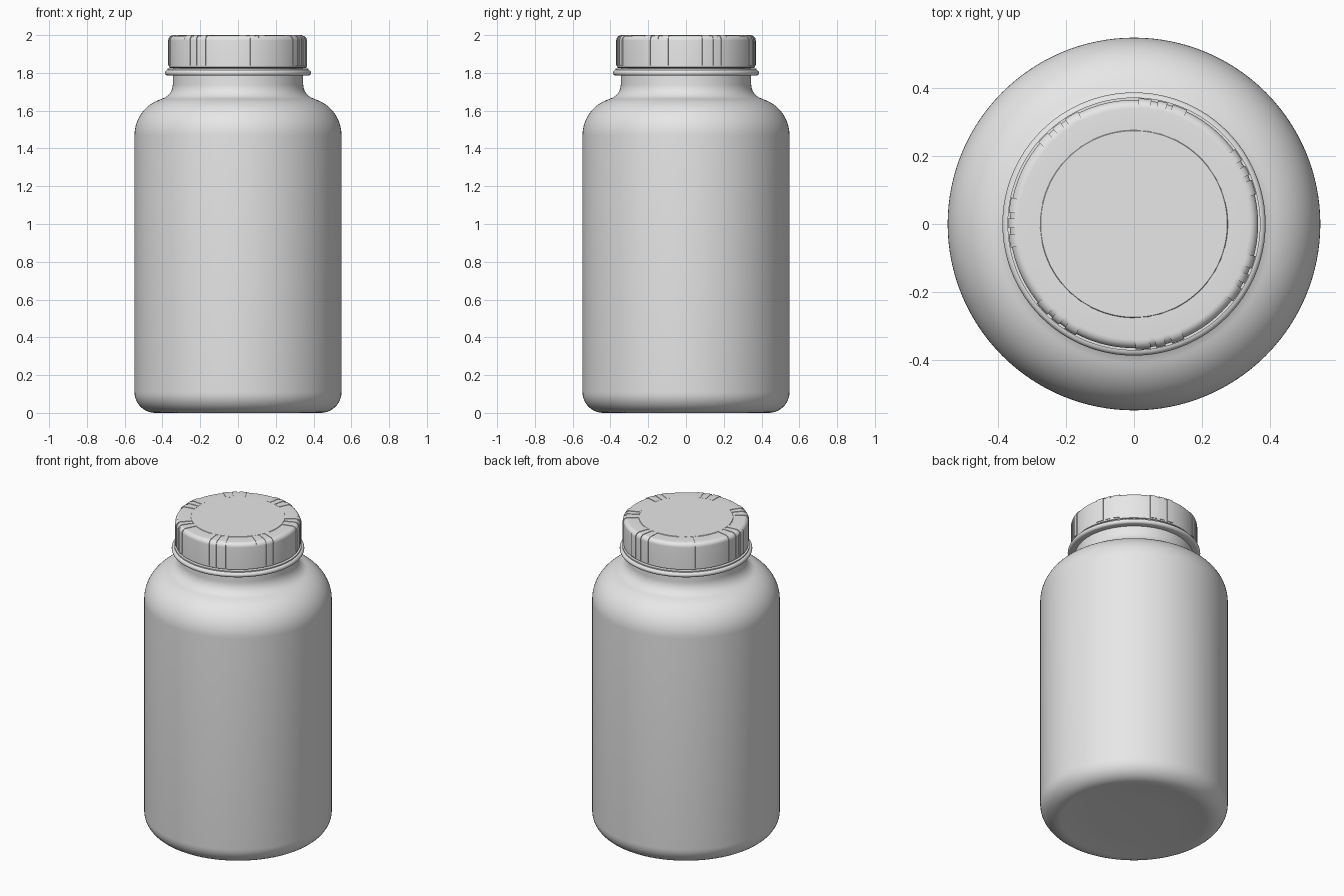
import bpy, bmesh, math

if "Cube" in bpy.data.objects:
    bpy.data.objects.remove(bpy.data.objects["Cube"], do_unlink=True)

grey = bpy.data.materials.new("plain grey")
grey.use_nodes = True
COLOUR = (0.8, 0.8, 0.8, 1.0)
grey.diffuse_color = COLOUR
grey.node_tree.nodes["Principled BSDF"].inputs["Base Color"].default_value = COLOUR


def arc(cx, cz, r, a0, a1, n=8):
    """Points of a circular arc in the radius/height plane, in degrees."""
    angles = [math.radians(a0 + (a1 - a0) * i / n) for i in range(n + 1)]
    return [(cx + r * math.cos(a), cz + r * math.sin(a)) for a in angles]


def sweep(bm, profile, start=0, end=360, steps=128, closed=False):
    """Turn a profile about z, either fully or through one sector."""
    full = end - start == 360
    rings = []
    for i in range(steps if full else steps + 1):
        a = math.radians(start + (end - start) * i / steps)
        rings.append([bm.verts.new((r * math.cos(a), r * math.sin(a), z))
                      for r, z in profile])
    count = len(profile)
    for i in range(steps):
        p, q = rings[i], rings[(i + 1) % len(rings)]
        for j in range(count if closed else count - 1):
            k = (j + 1) % count
            bm.faces.new((p[j], q[j], q[k], p[k]))
    if not full:
        bm.faces.new(rings[0])
        bm.faces.new(rings[-1])


def finish(bm, name):
    bmesh.ops.remove_doubles(bm, verts=bm.verts, dist=1e-5)
    bmesh.ops.dissolve_degenerate(bm, edges=bm.edges, dist=1e-6)
    bmesh.ops.recalc_face_normals(bm, faces=bm.faces)
    mesh = bpy.data.meshes.new(name)
    bm.to_mesh(mesh)
    bm.free()
    mesh.materials.append(grey)
    obj = bpy.data.objects.new(name, mesh)
    bpy.context.collection.objects.link(obj)
    bpy.ops.object.select_all(action="DESELECT")
    obj.select_set(True)
    bpy.context.view_layer.objects.active = obj
    bpy.ops.object.shade_smooth_by_angle(angle=math.radians(32))


# Bottle: recessed base, rounded foot, straight wall, shoulder and neck
bm = bmesh.new()
bottle = [(0, 0.012), (0.25, 0.01), (0.40, 0.004), (0.43, 0)]
bottle += arc(0.438, 0.11, 0.11, -90, 0, 10)
bottle += arc(0.348, 1.47, 0.20, 0, 75, 14)
bottle += arc(0.425, 1.74, 0.08, 255, 180, 8)
bottle += [(0.345, 1.87), (0, 1.87)]
sweep(bm, bottle)
finish(bm, "bottle")

# Rounded collar on the neck, with a thin step above it
bm = bmesh.new()
collar = [(0.335, 1.785)] + arc(0.372, 1.80, 0.015, -90, 90, 8)
collar += [(0.372, 1.822), (0.335, 1.822)]
sweep(bm, collar, closed=True)
finish(bm, "neck_collar")

# Cap with a rounded rim and a slightly raised centre disc
bm = bmesh.new()
cap = [(0, 1.826), (0.358, 1.826), (0.365, 1.83)]
cap += arc(0.339, 1.971, 0.026, 0, 90, 7)
cap += [(0.276, 1.997), (0.274, 2.0), (0, 2.0)]
sweep(bm, cap)
finish(bm, "cap")

# Seven groups of three grip ribs that wrap over the rim
bm = bmesh.new()
rib = [(0.355, 1.838), (0.3695, 1.838)]
rib += arc(0.3415, 1.972, 0.028, 0, 90, 7)
rib += [(0.275, 2.0), (0.275, 1.99), (0.335, 1.985), (0.355, 1.96)]
for group in range(7):
    centre = 77 + group * 360 / 7
    for start, end in ((-12, -5), (-2.5, 2), (5, 11)):
        sweep(bm, rib, centre + start, centre + end, 3, closed=True)
finish(bm, "cap_grip_ribs")
